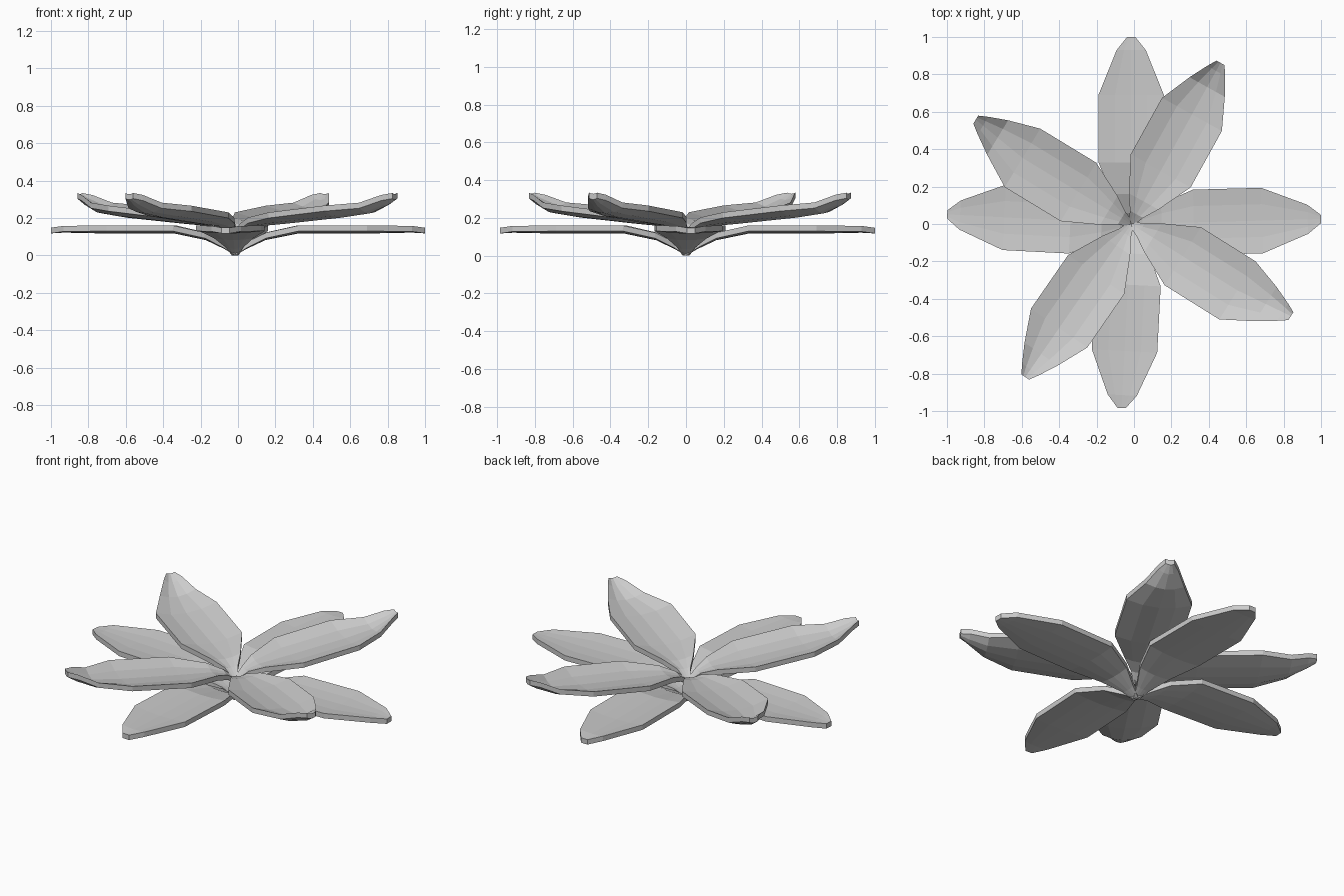
import bpy, bmesh
from math import radians, cos, sin

if "Cube" in bpy.data.objects:
    bpy.data.objects.remove(bpy.data.objects["Cube"])

CENTRE = (-0.015, 0.0)
THICK = 0.03

# Petal stations: distance along, half width, top height of midrib, edge lift
LOWER = [(0.0, 0.018, 0.022, 0.0), (0.06, 0.045, 0.065, 0.006),
         (0.16, 0.105, 0.112, 0.010), (0.33, 0.175, 0.147, 0.013),
         (0.69, 0.175, 0.147, 0.013), (0.93, 0.078, 0.152, 0.006),
         (1.0, 0.022, 0.148, 0.0)]
UPPER = [(0.0, 0.015, 0.125, 0.0), (0.06, 0.04, 0.165, 0.008),
         (0.14, 0.09, 0.185, 0.018), (0.33, 0.183, 0.200, 0.030),
         (0.68, 0.183, 0.232, 0.034), (0.85, 0.108, 0.255, 0.027),
         (0.95, 0.055, 0.295, 0.028), (1.0, 0.025, 0.328, 0.006)]
ACROSS = (-1, -0.5, 0, 0.5, 1)


def petal(name, stations, angle, length, skew):
    """Cupped leaf-shaped slab running out from the centre."""
    a = radians(angle)
    bm = bmesh.new()
    top, low = [], []
    for s, w, z, lift in stations:
        bend = skew * max(0, (s - 0.68) / 0.32)
        rt, rl = [], []
        for u in ACROSS:
            x, y = s * length, u * w + bend
            px = CENTRE[0] + x * cos(a) - y * sin(a)
            py = CENTRE[1] + x * sin(a) + y * cos(a)
            pz = z + lift * u * u
            rt.append(bm.verts.new((px, py, pz)))
            rl.append(bm.verts.new((px, py, max(0, pz - THICK))))
        top.append(rt)
        low.append(rl)
    n, m = len(stations), len(ACROSS)
    for i in range(n - 1):
        for j in range(m - 1):
            for g in (top, low):
                bm.faces.new((g[i][j], g[i + 1][j], g[i + 1][j + 1], g[i][j + 1]))
        for j in (0, m - 1):
            bm.faces.new((top[i][j], top[i + 1][j], low[i + 1][j], low[i][j]))
    for i in (0, n - 1):
        for j in range(m - 1):
            bm.faces.new((top[i][j], top[i][j + 1], low[i][j + 1], low[i][j]))
    bmesh.ops.recalc_face_normals(bm, faces=bm.faces[:])
    me = bpy.data.meshes.new(name)
    bm.to_mesh(me)
    bm.free()
    bpy.context.collection.objects.link(bpy.data.objects.new(name, me))


# Flat outer ring of petals
for k, (ang, ln, sk) in enumerate([(1.5, 1.015, 0.0), (90, 1.0, 0.0),
                                   (177, 0.985, 0.0), (267, 0.985, 0.0)]):
    petal(f"lower_petal_{k + 1}", LOWER, ang, ln, sk)

# Raised inner ring with upturned tips
for k, (ang, ln, sk) in enumerate([(61, 0.985, 0.0), (148.7, 1.0, -0.045),
                                   (235.3, 0.995, 0.0), (-32, 0.985, 0.035)]):
    petal(f"upper_petal_{k + 1}", UPPER, ang, ln, sk)
